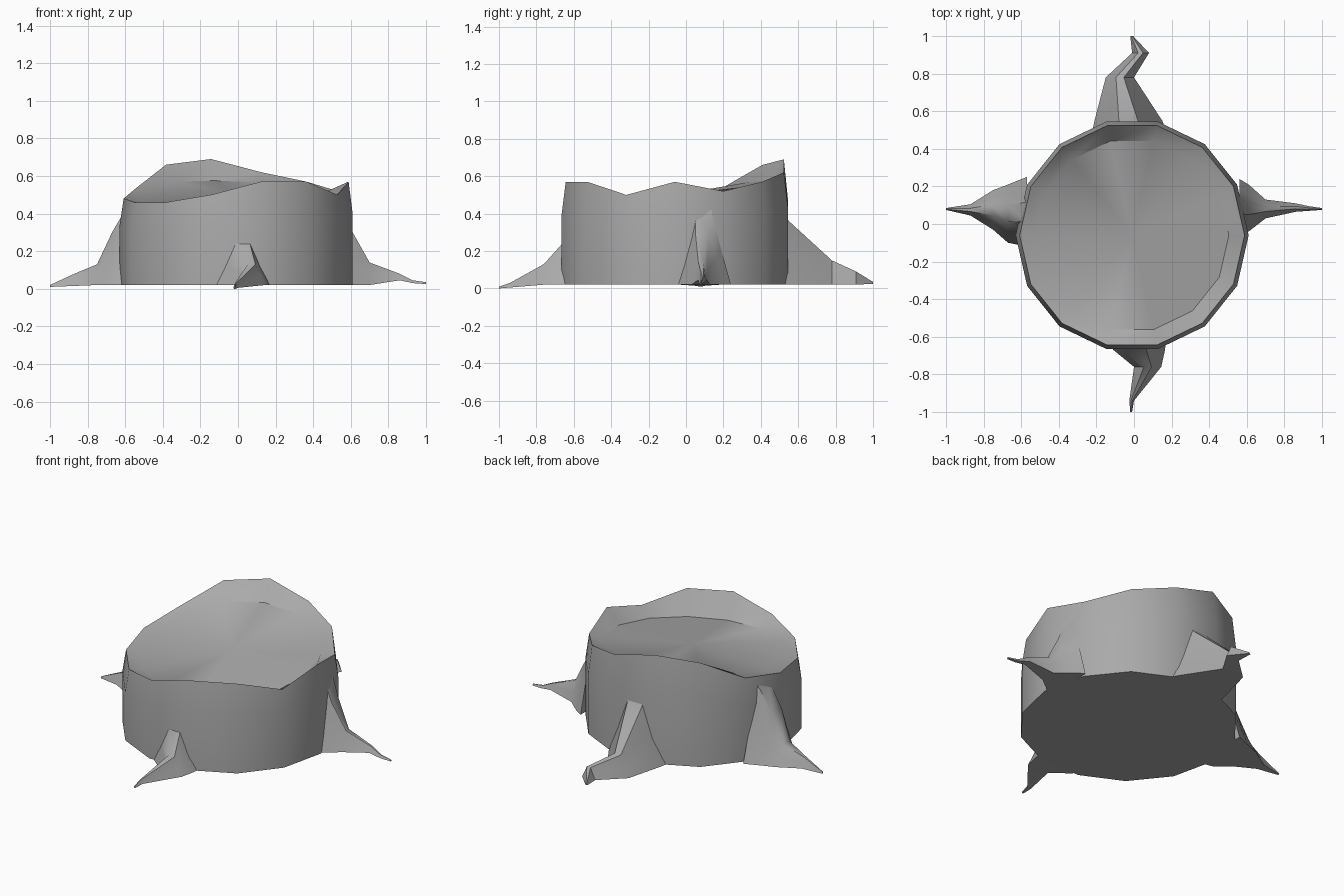
import bpy, bmesh, math

old = bpy.data.objects.get("Cube")
if old:
    bpy.data.objects.remove(old, do_unlink=True)

grey = bpy.data.materials.new("weathered_grey")
grey.use_nodes = True
colour = (0.4, 0.4, 0.4, 1)
grey.diffuse_color = colour
grey.node_tree.nodes["Principled BSDF"].inputs["Base Color"].default_value = colour

SIDES = 14
CX, CY, RADIUS = -0.01, -0.06, 0.62
BASE = 0.02


def finish(bm, name, angle):
    """Turn a bmesh into a shaded object."""
    bmesh.ops.recalc_face_normals(bm, faces=bm.faces)
    mesh = bpy.data.meshes.new(name)
    bm.to_mesh(mesh)
    bm.free()
    mesh.materials.append(grey)
    obj = bpy.data.objects.new(name, mesh)
    bpy.context.collection.objects.link(obj)
    bpy.ops.object.select_all(action="DESELECT")
    obj.select_set(True)
    bpy.context.view_layer.objects.active = obj
    bpy.ops.object.shade_smooth_by_angle(angle=math.radians(angle))
    return obj


def bridge(bm, a, b):
    """Join two closed rings of equal length with quads."""
    n = len(a)
    for i in range(n):
        j = (i + 1) % n
        bm.faces.new((a[i], a[j], b[j], b[i]))


# Trunk: base ring, shoulder ring, uneven rim and sunken tilted top
rim_heights = [0.57, 0.52, 0.57, 0.62, 0.69, 0.66, 0.53,
               0.48, 0.46, 0.46, 0.50, 0.57, 0.57, 0.50]


def top_height(x, y, rim):
    return min(rim - 0.01, 0.50 + 0.14 * (y - CY) - 0.04 * x)


bm = bmesh.new()
base, shoulder, rim, inner = [], [], [], []
for i, h in enumerate(rim_heights):
    a = math.tau * i / SIDES
    c, s = math.cos(a) * RADIUS, math.sin(a) * RADIUS
    base.append(bm.verts.new((CX + c, CY + s, BASE)))
    shoulder.append(bm.verts.new((CX + c, CY + s, h * 0.7)))
    rim.append(bm.verts.new((CX + c * 0.965, CY + s * 0.965, h)))
    x, y = CX + c * 0.83, CY + s * 0.83
    inner.append(bm.verts.new((x, y, top_height(x, y, h))))
for lower, upper in ((base, shoulder), (shoulder, rim), (rim, inner)):
    bridge(bm, lower, upper)
centre = bm.verts.new((CX, CY, 0.50))
for i in range(SIDES):
    bm.faces.new((inner[i], inner[(i + 1) % SIDES], centre))
bm.faces.new(base[::-1])
finish(bm, "stump_trunk", 32)

# Roots: lofted sections of (distance out, low side, high side, top, bottom)
profile = [(-1, 0), (-0.62, 0.5), (-0.28, 1), (0.28, 1), (0.62, 0.5), (1, 0)]


def root(name, place, sections):
    bm = bmesh.new()
    rings = []
    for dist, lo, hi, top, bottom in sections:
        mid, half = (lo + hi) / 2, (hi - lo) / 2
        rings.append([bm.verts.new(place(dist, mid + u * half, bottom + v * (top - bottom)))
                      for u, v in profile])
    for a, b in zip(rings, rings[1:]):
        bridge(bm, a, b)
    bm.faces.new(rings[0])
    bm.faces.new(rings[-1])
    finish(bm, name, 50)


root("back_root", lambda d, s, z: (s, d, z), [
    (0.50, -0.22, 0.17, 0.46, BASE),
    (0.55, -0.21, 0.15, 0.36, BASE),
    (0.78, -0.15, 0.00, 0.15, BASE),
    (0.91, -0.01, 0.08, 0.09, BASE),
    (1.00, -0.02, -0.005, 0.035, 0.025)])

root("front_root", lambda d, s, z: (s, -d, z), [
    (0.62, -0.15, 0.17, 0.30, BASE),
    (0.67, -0.11, 0.165, 0.23, BASE),
    (0.76, 0.00, 0.145, 0.13, BASE),
    (0.94, -0.025, 0.00, 0.03, 0.005),
    (1.00, -0.02, -0.01, 0.01, 0)])

root("left_root", lambda d, s, z: (d, s, z), [
    (0.56, -0.05, 0.24, 0.42, BASE),
    (0.61, -0.04, 0.21, 0.30, BASE),
    (0.70, 0.03, 0.13, 0.14, BASE),
    (0.86, 0.065, 0.11, 0.08, 0.045),
    (0.93, 0.07, 0.095, 0.045, 0.03),
    (1.00, 0.075, 0.085, 0.035, 0.025)])

root("right_root", lambda d, s, z: (-d, s, z), [
    (0.57, -0.12, 0.25, 0.47, BASE),
    (0.67, -0.10, 0.21, 0.30, BASE),
    (0.75, -0.03, 0.18, 0.13, BASE),
    (0.87, 0.045, 0.105, 0.08, 0.015),
    (1.00, 0.075, 0.085, 0.02, 0.01)])
